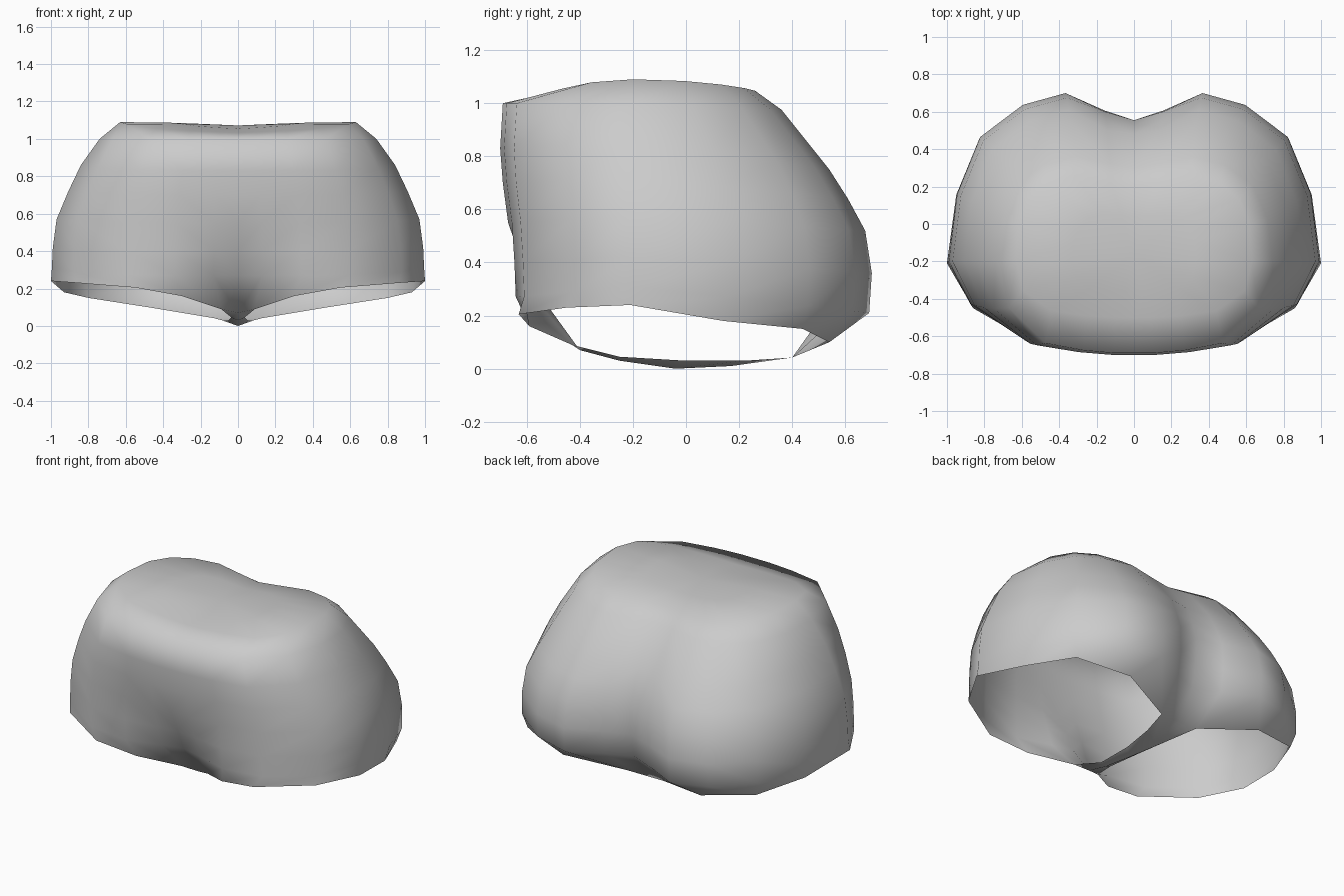
import bpy, bmesh

if "Cube" in bpy.data.objects:
    bpy.data.objects.remove(bpy.data.objects["Cube"])

grey = bpy.data.materials.new("light_grey")
grey.diffuse_color = (0.6, 0.6, 0.6, 1)
grey.use_nodes = True
grey.node_tree.nodes["Principled BSDF"].inputs["Base Color"].default_value = grey.diffuse_color

# Half outlines from front centre, round the hip, to back centre.
# (share of half width, share of front(-) or back(+) depth)
LOW = [(0, -1), (.13, -1), (.34, -.97), (.60, -.90), (.88, -.5), (1, 0),
       (.955, .4), (.83, .74), (.60, .93), (.37, 1), (.16, 1), (0, 1)]
# Squarer outline towards the waist
HIGH = [(0, -1), (.15, -1), (.40, -.97), (.70, -.88), (.94, -.52), (1, 0),
        (.98, .42), (.89, .72), (.73, .91), (.50, 1), (.20, 1), (0, 1)]
Y_MID = -0.2

# Body rings: half width, front y, back y, front dent, cleft depth,
#             z front, z side, z back, blend from LOW to HIGH
RINGS = [
    (.995, -.655, .69, .11, .17, .27, .31, .21, 0),
    (.99, -.66, .70, .06, .15, .40, .42, .36, 0),
    (.97, -.67, .675, 0, .12, .55, .57, .52, 0),
    (.907, -.69, .61, 0, .09, .70, .72, .64, .1),
    (.84, -.70, .54, 0, .06, .83, .86, .75, .2),
    (.74, -.69, .36, 0, .06, 1.0, 1.0, .975, .4),
    (.63, -.50, .26, 0, .06, 1.052, 1.09, 1.056, 1),
    (.33, -.36, .05, 0, .01, 1.072, 1.086, 1.080, 1),
]

# Leg opening from front centre, round the outside, to back centre
LEG_EDGE = [(0, -.40, .07), (.09, -.43, .09), (.30, -.59, .16), (.55, -.63, .205),
            (.86, -.45, .23), (1, -.21, .24), (.93, .14, .18), (.80, .44, .15),
            (.48, .54, .10), (.13, .40, .042), (.05, .40, .042), (0, .40, .042)]
# Crotch strip: inner edge of the opening and the centre line below it
STRIP_EDGE = [(.035, -.25, .045), (.05, .0, .03), (.085, .22, .03)]
STRIP_MID = [(0, -.25, .03), (0, -.04, 0), (0, .17, .01)]


def ring_points(w, yf, yb, dent, cleft, zf, zs, zb, blend):
    pts = []
    for i, (lo, hi) in enumerate(zip(LOW, HIGH)):
        u, v = (a + (b - a) * blend for a, b in zip(lo, hi))
        depth, z_end = (Y_MID - yf, zf) if v < 0 else (yb - Y_MID, zb)
        y = Y_MID + v * depth
        z = zs + (z_end - zs) * (v * v if z_end > 1.04 else abs(v))
        y += dent * {0: 1, 1: .7}.get(i, 0)
        y -= cleft * {10: .62, 11: 1}.get(i, 0)
        if z > 1.04:                      # slight sag along the middle of the top
            z -= .018 * (1 - u)
        pts.append((w * u, y, z))
    return pts


bm = bmesh.new()


def add(points):
    return [bm.verts.new(p) for p in points]


# Walls and shoulders
loops = [add(LEG_EDGE)] + [add(ring_points(*r)) for r in RINGS]
for low, high in zip(loops, loops[1:]):
    for i in range(len(low) - 1):
        bm.faces.new((low[i], low[i + 1], high[i + 1], high[i]))

# Closed top
hub = bm.verts.new((0, -.17, 1.072))
for a, b in zip(loops[-1], loops[-1][1:]):
    bm.faces.new((a, b, hub))

# Crotch strip between the leg openings
first = loops[0]
mid = [first[0]] + add(STRIP_MID) + [first[-2]]
edge = [first[1]] + add(STRIP_EDGE) + [first[-3]]
for i in range(4):
    bm.faces.new((mid[i], mid[i + 1], edge[i + 1], edge[i]))
bm.faces.new((mid[3], first[-1], first[-2]))

# Mirror to the other side and weld the centre line
geom = bm.verts[:] + bm.edges[:] + bm.faces[:]
copy = bmesh.ops.duplicate(bm, geom=geom)["geom"]
for v in copy:
    if isinstance(v, bmesh.types.BMVert):
        v.co.x = -v.co.x
bmesh.ops.reverse_faces(bm, faces=[f for f in copy if isinstance(f, bmesh.types.BMFace)])
bmesh.ops.remove_doubles(bm, verts=bm.verts[:], dist=1e-4)
bmesh.ops.recalc_face_normals(bm, faces=bm.faces[:])

mesh = bpy.data.meshes.new("briefs")
bm.to_mesh(mesh)
bm.free()
for p in mesh.polygons:
    p.use_smooth = True
mesh.materials.append(grey)
briefs = bpy.data.objects.new("briefs", mesh)
bpy.context.collection.objects.link(briefs)
